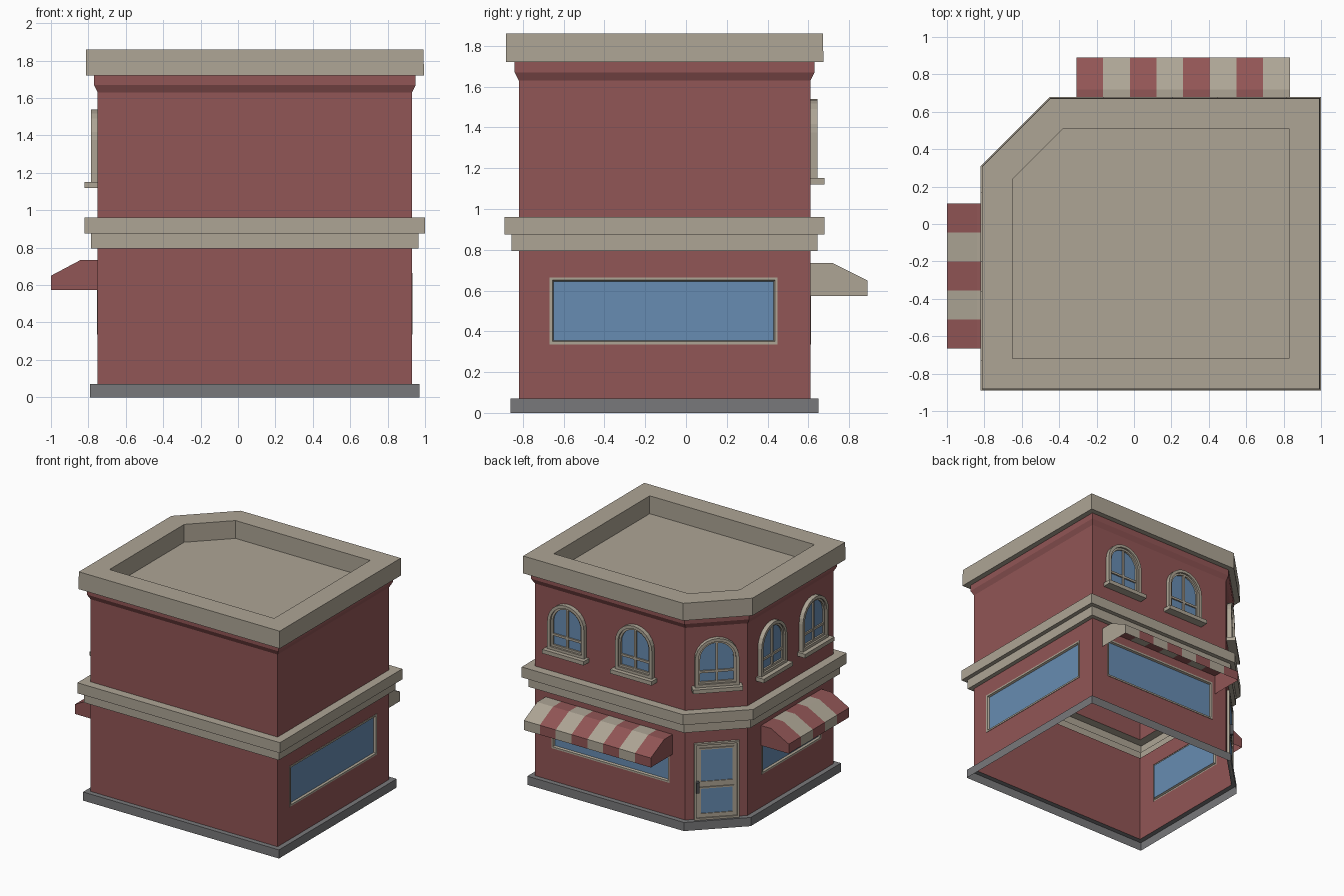
import bpy, bmesh, math
from mathutils import Vector

if "Cube" in bpy.data.objects:
    bpy.data.objects.remove(bpy.data.objects["Cube"])


def material(name, col):
    m = bpy.data.materials.new(name)
    m.diffuse_color = (*col, 1)
    m.use_nodes = True
    m.node_tree.nodes["Principled BSDF"].inputs["Base Color"].default_value = m.diffuse_color
    return m


RED = material("brick red", (0.285, 0.092, 0.092))
STONE = material("stone beige", (0.42, 0.375, 0.30))
GREY = material("base grey", (0.19, 0.19, 0.197))
GLASS = material("window blue", (0.136, 0.262, 0.445))
DARK = material("handle dark grey", (0.07, 0.07, 0.075))


def make(name, faces, mats, idx=None):
    """Mesh object from lists of corner points."""
    bm = bmesh.new()
    for k, f in enumerate(faces):
        face = bm.faces.new([bm.verts.new(p) for p in f])
        face.material_index = idx[k] if idx else 0
    bmesh.ops.remove_doubles(bm, verts=bm.verts, dist=1e-5)
    me = bpy.data.meshes.new(name)
    bm.to_mesh(me)
    bm.free()
    for m in mats:
        me.materials.append(m)
    ob = bpy.data.objects.new(name, me)
    bpy.context.collection.objects.link(ob)
    return ob


def bridge(a, b):
    n = len(a)
    return [[a[i], a[(i + 1) % n], b[(i + 1) % n], b[i]] for i in range(n)]


# Footprint with one cut corner, grown by offset o
def ring(o, z):
    x0, x1, y0, y1 = -0.75 - o, 0.93 + o, -0.82 - o, 0.61 + o
    c = 1.03 + o * math.sqrt(2)
    return [Vector((x, y, z)) for x, y in
            ((x0, y0), (x1, y0), (x1, y1), (y1 - c, y1), (x0, x0 + c))]


def loft(name, profile, mat, cap=False):
    rings = [ring(o, z) for o, z in profile]
    faces = [f for a, b in zip(rings, rings[1:]) for f in bridge(a, b)]
    if cap:
        faces.append(rings[-1])
    return make(name, faces, [mat])


# Wall frame: x = right seen from outside, y = up, z = outward
class Wall:
    def __init__(self, origin, normal):
        self.o, self.n = Vector(origin), Vector(normal).normalized()
        self.r = Vector((0, 0, 1)).cross(self.n)

    def __call__(self, x, y, d):
        return self.o + self.r * x + self.n * d + Vector((0, 0, y))

    def rect(self, x0, x1, z0, z1, inset, d):
        return [self(x, z, d) for x, z in
                ((x0 + inset, z0 + inset), (x1 - inset, z0 + inset),
                 (x1 - inset, z1 - inset), (x0 + inset, z1 - inset))]

    def arch(self, cx, inset, d, w=0.165, z0=1.15, spring=1.375, n=12):
        r = w - inset
        pts = [(cx - r, z0 + inset), (cx + r, z0 + inset)]
        pts += [(cx + r * math.cos(math.pi * k / n), spring + r * math.sin(math.pi * k / n))
                for k in range(n + 1)]
        return [self(x, z, d) for x, z in pts]


RIGHT = Wall((0.93, 0, 0), (1, 0, 0))
BACK = Wall((0, 0.61, 0), (0, 1, 0))
LEFT = Wall((-0.75, 0, 0), (-1, 0, 0))
CORNER = Wall((-0.585, 0.445, 0), (-1, 1, 0))


def framed(name, loops, frame_mat, fill_mat, fill_name="glass"):
    make(name + "_frame", [f for a, b in zip(loops, loops[1:]) for f in bridge(a, b)], [frame_mat])
    make(name + "_" + fill_name, [loops[-1]], [fill_mat])


def box(name, wall, x0, x1, z0, z1, d0, d1, mat):
    a, b = wall.rect(x0, x1, z0, z1, 0, d0), wall.rect(x0, x1, z0, z1, 0, d1)
    make(name, bridge(a, b) + [b, a[::-1]], [mat])


# Building shell, open underneath
loft("base_course", [(0.04, 0), (0.04, 0.07), (0, 0.07)], GREY)
loft("belt_ledge", [(0, 0.795), (0.035, 0.795), (0.035, 0.875),
                    (0.07, 0.875), (0.07, 0.96), (0, 0.96)], STONE)
loft("upper_walls", [(0, 0.96), (0, 1.63), (0.02, 1.67), (0.02, 1.72)], RED)
loft("cornice_and_roof", [(0.02, 1.72), (0.064, 1.72), (0.062, 1.86),
                          (-0.1, 1.86), (-0.1, 1.715)], STONE, cap=True)

# Lower walls with openings for the shop windows
shop = {1: ("right", RIGHT, -0.67, 0.45), 2: ("back", BACK, -0.78, 0.28),
        4: ("left", LEFT, -0.10, 0.66)}
faces = []
for i, quad in enumerate(bridge(ring(0, 0.07), ring(0, 0.795))):
    if i not in shop:
        faces.append(quad)
        continue
    side, wall, x0, x1 = shop[i]
    hole = (x0, x1, 0.335, 0.665)
    faces += bridge(quad, wall.rect(*hole, 0, 0))
    framed(side + "_shop_window",
           [wall.rect(*hole, a, d) for a, d in
            ((0, 0), (0, 0.004), (0.014, 0.004), (0.02, -0.012))], STONE, GLASS)
make("lower_walls", faces, [RED])

# Arched upper windows with sill and glazing bars
arches = [(BACK, -0.63), (BACK, -0.02), (CORNER, 0), (LEFT, 0.015), (LEFT, 0.545)]
for k, (wall, cx) in enumerate(arches):
    name = f"arched_window_{k + 1}"
    framed(name, [wall.arch(cx, a, d) for a, d in
                  ((0, 0), (0, 0.035), (0.024, 0.035), (0.024, 0.02), (0.04, 0.02), (0.04, 0.006))],
           STONE, GLASS)
    box(name + "_sill", wall, cx - 0.187, cx + 0.187, 1.12, 1.152, 0, 0.07, STONE)
    box(name + "_upright_bar", wall, cx - 0.009, cx + 0.009, 1.18, 1.505, 0.004, 0.018, STONE)
    box(name + "_cross_bar", wall, cx - 0.13, cx + 0.13, 1.26, 1.278, 0.004, 0.017, STONE)

# Corner door with two panes and a handle
door = (-0.168, 0.168, 0.07, 0.69)
framed("door", [CORNER.rect(*door, a, d) for a, d in
                ((0, 0), (0, 0.022), (0.016, 0.022), (0.016, 0.012))], STONE, STONE, "leaf")
for name, z0, z1 in (("upper", 0.37, 0.65), ("lower", 0.11, 0.335)):
    framed(f"door_{name}_pane", [CORNER.rect(-0.13, 0.13, z0, z1, a, d) for a, d in
                                 ((0, 0.012), (0, 0.02), (0.012, 0.02), (0.012, 0.014))],
           STONE, GLASS)
box("door_handle", CORNER, -0.158, -0.134, 0.30, 0.385, 0.012, 0.05, DARK)


# Striped awnings, open underneath
def awning(name, wall, x0, x1, count, first, d1, d2):
    prof = [(0, 0.735), (d1, 0.735), (d2, 0.65), (d2, 0.573)]
    faces, idx = [], []
    xs = [x0 + (x1 - x0) * k / count for k in range(count + 1)]
    for k, (a, b) in enumerate(zip(xs, xs[1:])):
        for (p, zp), (q, zq) in zip(prof, prof[1:]):
            faces.append([wall(a, zp, p), wall(a, zq, q), wall(b, zq, q), wall(b, zp, p)])
            idx.append((k + first) % 2)
    cap = prof + [(0, 0.573)]
    faces.append([wall(x0, z, d) for d, z in cap[::-1]])
    faces.append([wall(x1, z, d) for d, z in cap])
    idx += [first, (count - 1 + first) % 2]
    make(name, faces, [RED, STONE], idx)


awning("left_awning", LEFT, -0.11, 0.665, 5, 0, 0.09, 0.25)
awning("back_awning", BACK, -0.833, 0.307, 8, 1, 0.11, 0.28)
